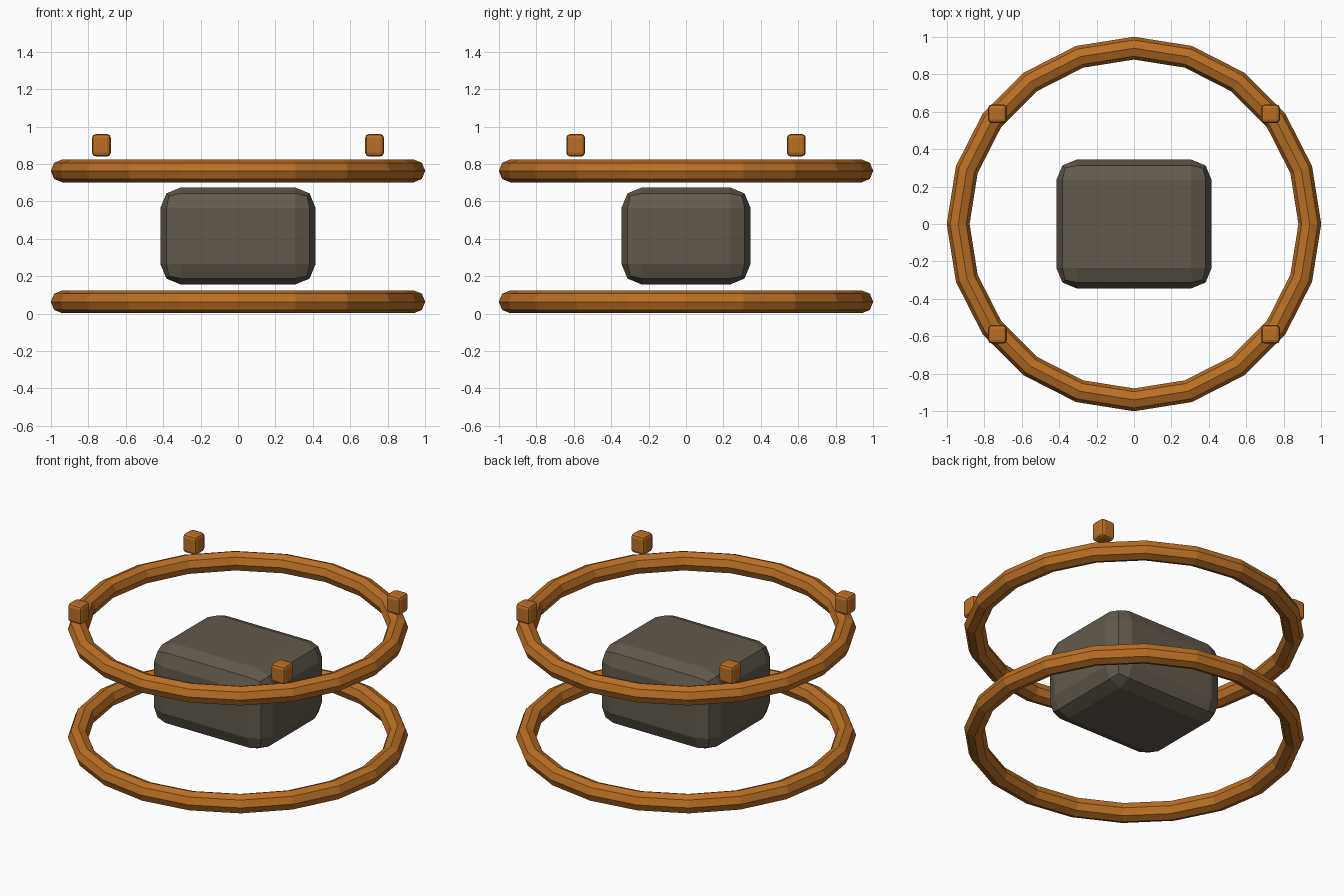
import bpy
import bmesh
from math import cos, sin, tau
from mathutils import Vector

default = bpy.data.objects.get("Cube")
if default:
    bpy.data.objects.remove(default, do_unlink=True)


def material(name, rgb):
    mat = bpy.data.materials.new(name)
    mat.use_nodes = True
    mat.diffuse_color = (*rgb, 1)
    mat.node_tree.nodes["Principled BSDF"].inputs["Base Color"].default_value = (*rgb, 1)
    return mat


def add_object(name, bm, mat, location):
    bmesh.ops.recalc_face_normals(bm, faces=bm.faces)
    mesh = bpy.data.meshes.new(name)
    bm.to_mesh(mesh)
    bm.free()
    mesh.materials.append(mat)
    obj = bpy.data.objects.new(name, mesh)
    obj.location = location
    bpy.context.collection.objects.link(obj)
    return obj


def ring(name, z, mat, major=0.94, minor=0.061, segments=20, sides=8):
    bm = bmesh.new()
    loops = []
    for i in range(segments):
        a = tau * i / segments
        loop = []
        for j in range(sides):
            b = tau * j / sides
            r = major + minor * cos(b)
            loop.append(bm.verts.new((r * cos(a), r * sin(a), minor * sin(b))))
        loops.append(loop)
    for i, loop in enumerate(loops):
        after = loops[(i + 1) % segments]
        for j in range(sides):
            k = (j + 1) % sides
            bm.faces.new((loop[j], after[j], after[k], loop[k]))
    return add_object(name, bm, mat, (0, 0, z))


def rounded_box(name, size, location, bevel, mat):
    bm = bmesh.new()
    bmesh.ops.create_cube(bm, size=1)
    bmesh.ops.scale(bm, vec=Vector(size), verts=bm.verts)
    obj = add_object(name, bm, mat, location)
    mod = obj.modifiers.new("rounded_edges", "BEVEL")
    mod.width = bevel
    mod.segments = 2
    return obj


copper = material("copper orange", (0.50, 0.162, 0.018))
stone = material("dark stone", (0.122, 0.102, 0.074))

# Heavy central block
rounded_box("core_block", (0.83, 0.69, 0.52), (0, 0, 0.415), 0.11, stone)

# Hoops below and above the block
ring("lower_ring", 0.063, copper)
ring("upper_ring", 0.763, copper)

# Small studs floating over the upper hoop
for side, x in (("right", -0.73), ("left", 0.73)):
    for end, y in (("front", -0.59), ("back", 0.59)):
        rounded_box(f"{end}_{side}_stud", (0.1, 0.1, 0.12), (x, y, 0.9), 0.02, copper)
